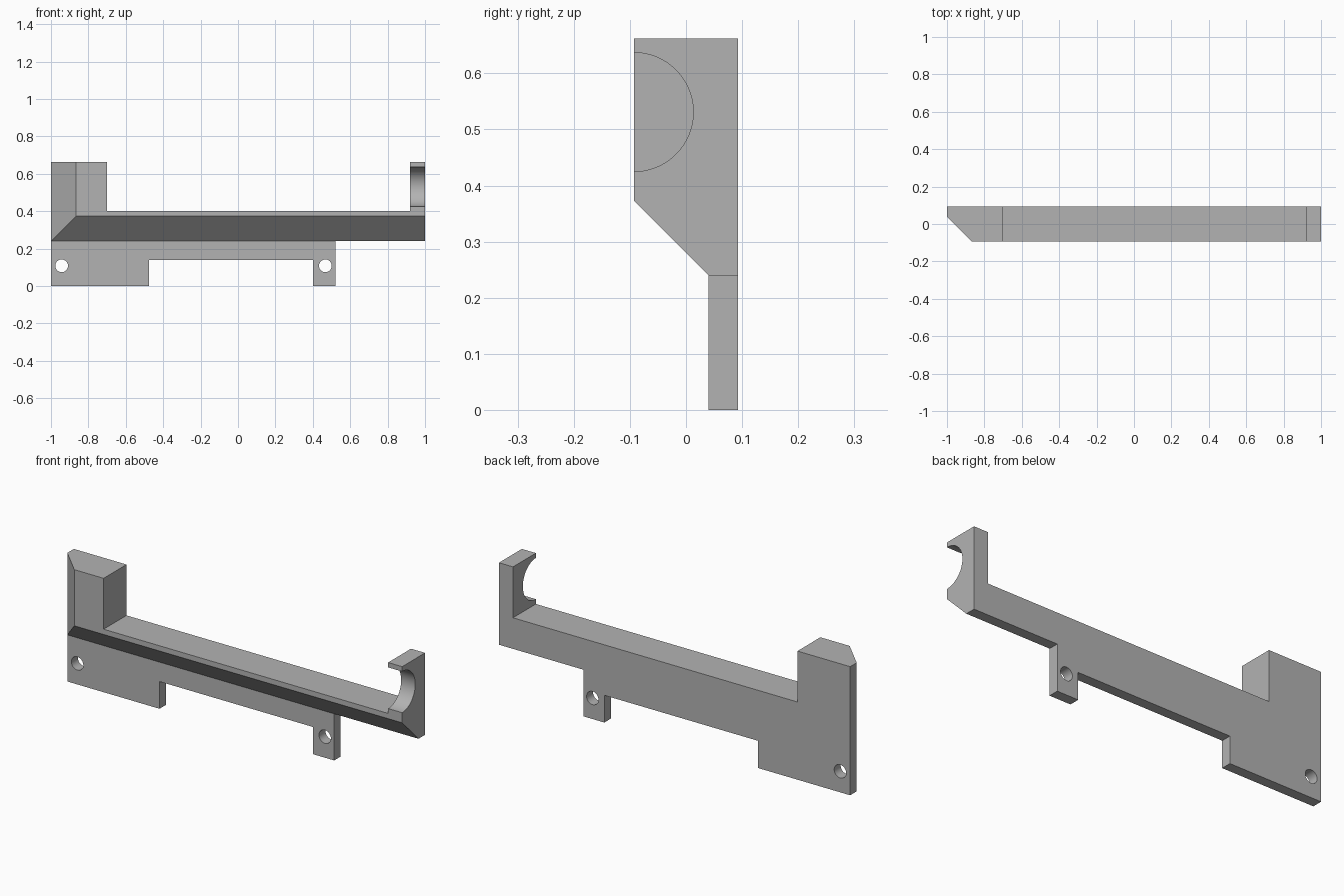
import bpy
import bmesh
from math import radians
from mathutils import Matrix, Vector

cube = bpy.data.objects.get("Cube")
if cube:
    bpy.data.objects.remove(cube, do_unlink=True)

BACK, FRONT = 0.093, -0.093   # full depth
PLATE = 0.04                  # front of the thin mounting plate
LEDGE = 0.24                  # where the plate meets the thick rail
DEPTH = PLATE - FRONT         # chamfer size
TOP = 0.662

grey = bpy.data.materials.new("plain grey")
grey.use_nodes = True
colour = (0.45, 0.45, 0.45, 1)
grey.diffuse_color = colour
grey.node_tree.nodes["Principled BSDF"].inputs["Base Color"].default_value = colour


def link(name, bm):
    bmesh.ops.recalc_face_normals(bm, faces=bm.faces)
    mesh = bpy.data.meshes.new(name)
    bm.to_mesh(mesh)
    bm.free()
    obj = bpy.data.objects.new(name, mesh)
    mesh.materials.append(grey)
    bpy.context.collection.objects.link(obj)
    return obj


def prism(name, points, offset):
    """Extrude a closed outline along an offset."""
    bm = bmesh.new()
    face = bm.faces.new([bm.verts.new(p) for p in points])
    result = bmesh.ops.extrude_face_region(bm, geom=[face], use_keep_orig=True)
    moved = [v for v in result["geom"] if isinstance(v, bmesh.types.BMVert)]
    bmesh.ops.translate(bm, verts=moved, vec=Vector(offset))
    return link(name, bm)


def cylinder(name, centre, radius, length, axis, sides):
    turn = Matrix.Rotation(radians(90), 4, axis)
    bm = bmesh.new()
    bmesh.ops.create_cone(bm, cap_ends=True, segments=sides, radius1=radius,
                          radius2=radius, depth=length,
                          matrix=Matrix.Translation(centre) @ turn)
    return link(name, bm)


# Bracket body: plate with two feet, long rail, end block and end post
outline = [(-1, 0), (-0.475, 0), (-0.475, 0.14), (0.4, 0.14), (0.4, 0),
           (0.52, 0), (0.52, LEDGE), (1, LEDGE), (1, TOP), (0.92, TOP),
           (0.92, 0.4), (-0.7, 0.4), (-0.7, TOP), (-1, TOP)]
bracket = prism("bracket", [(x, BACK, z) for x, z in outline],
                (0, FRONT - BACK, 0))

# Space in front of the plate, with the sloping underside of the rail
slope = [(PLATE, LEDGE), (PLATE, -0.1), (FRONT - 0.1, -0.1),
         (FRONT - 0.1, LEDGE + DEPTH + 0.1)]
cutters = [prism("underside_cutter", [(-1.2, y, z) for y, z in slope],
                 (2.4, 0, 0))]

# Bevelled corner of the end block
corner = [(-1.1, PLATE + 0.1), (-0.9 + DEPTH, FRONT - 0.1),
          (-1.1, FRONT - 0.1)]
cutters.append(prism("corner_cutter", [(x, y, -0.1) for x, y in corner],
                     (0, 0, 1)))

# Round cradle in the end post
cutters.append(cylinder("cradle_cutter", (0.96, FRONT, 0.531), 0.106, 0.3,
                        "Y", 96))

# Screw holes in the feet
for x in (-0.943, 0.467):
    cutters.append(cylinder("screw_hole_cutter", (x, 0.05, 0.108), 0.034, 0.4,
                            "X", 48))

for cutter in cutters:
    cutter.hide_render = True
    mod = bracket.modifiers.new(cutter.name, "BOOLEAN")
    mod.operation = "DIFFERENCE"
    mod.solver = "EXACT"
    mod.object = cutter

# Bake the cuts and drop the helpers
bpy.context.view_layer.update()
evaluated = bracket.evaluated_get(bpy.context.evaluated_depsgraph_get())
finished = bpy.data.meshes.new_from_object(evaluated)
bracket.modifiers.clear()
bracket.data = finished
for cutter in cutters:
    bpy.data.objects.remove(cutter, do_unlink=True)

bpy.ops.object.select_all(action="DESELECT")
bracket.select_set(True)
bpy.context.view_layer.objects.active = bracket
bpy.ops.object.shade_smooth_by_angle(angle=radians(30))
